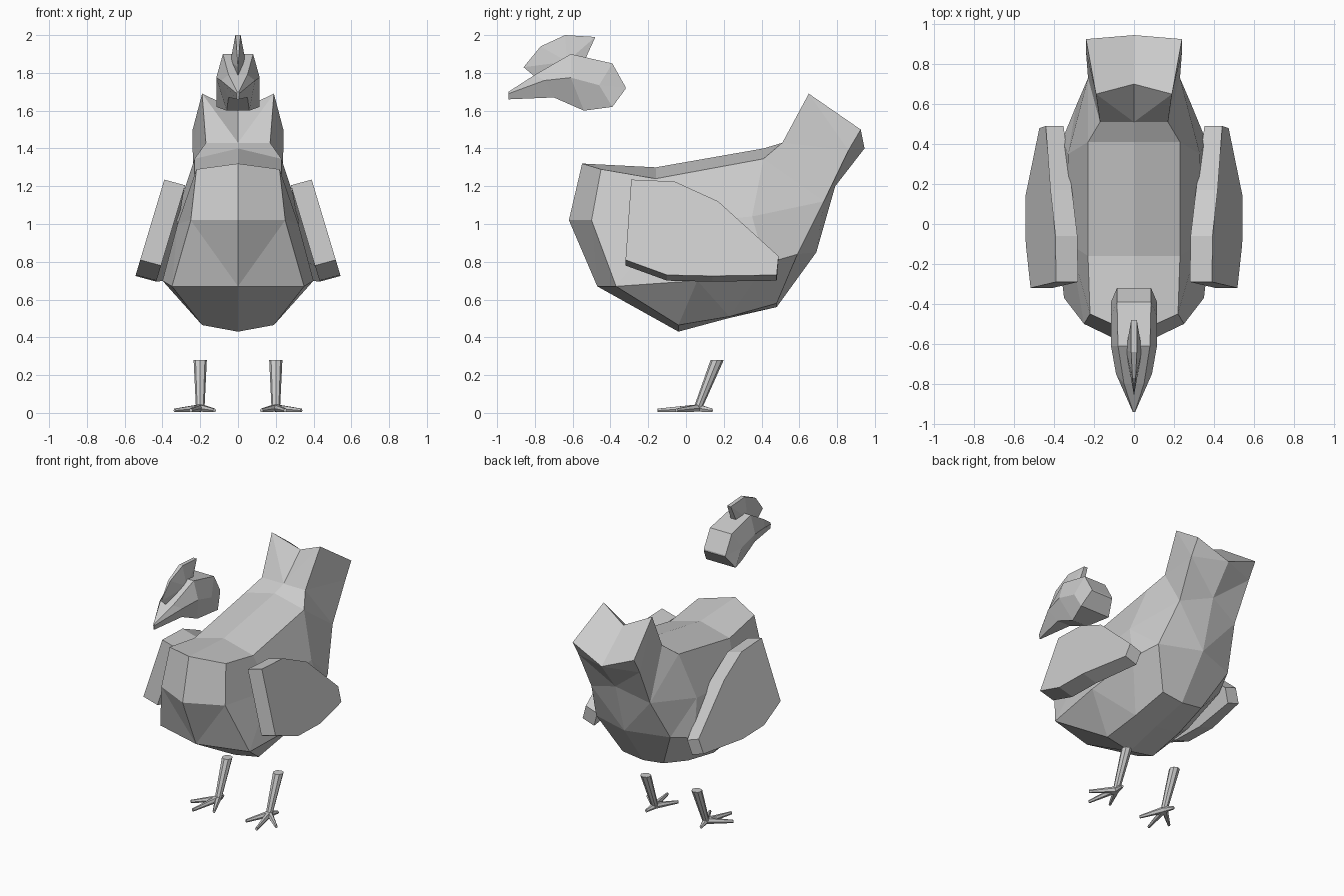
import bpy, bmesh
from mathutils import Vector

cube = bpy.data.objects.get("Cube")
if cube:
    bpy.data.objects.remove(cube, do_unlink=True)

grey = bpy.data.materials.new("plain_grey")
grey.use_nodes = True
colour = (.6, .6, .6, 1)
grey.diffuse_color = colour
grey.node_tree.nodes["Principled BSDF"].inputs["Base Color"].default_value = colour


def finish(name, bm):
    """Turn a bmesh into a flat shaded grey object."""
    bmesh.ops.remove_doubles(bm, verts=bm.verts, dist=.0005)
    bmesh.ops.recalc_face_normals(bm, faces=bm.faces)
    mesh = bpy.data.meshes.new(name)
    bm.to_mesh(mesh)
    bm.free()
    mesh.materials.append(grey)
    obj = bpy.data.objects.new(name, mesh)
    bpy.context.collection.objects.link(obj)
    return obj


def mirrored_solid(name, points, faces):
    """Build the left half from named points and mirror it across x."""
    bm = bmesh.new()
    verts = {key: bm.verts.new(co) for key, co in points.items()}
    for face in faces:
        bm.faces.new([verts[key] for key in face.split()])
    bmesh.ops.mirror(bm, geom=bm.verts[:] + bm.edges[:] + bm.faces[:],
                     axis='X', merge_dist=.0005)
    return finish(name, bm)


def loft(bm, rings):
    """Skin a list of equal rings and cap both ends."""
    rows = [[bm.verts.new(co) for co in ring] for ring in rings]
    for a, b in zip(rows, rows[1:]):
        for i in range(len(a)):
            j = (i + 1) % len(a)
            bm.faces.new((a[i], a[j], b[j], b[i]))
    bm.faces.new(rows[0])
    bm.faces.new(rows[-1])


# Body with raised, forked tail
body_points = {
    "breast_top": (0, -.55, 1.32), "breast_mid": (0, -.62, 1.02), "breast_low": (0, -.47, .67),
    "front_edge": (.22, -.45, 1.29), "front_side": (.25, -.5, 1.02), "front_low": (.35, -.37, .67),
    "back_top": (0, -.16, 1.3), "back_edge": (.23, -.16, 1.24), "back_side": (.32, -.1, 1),
    "flank": (.4, .06, .7), "belly_edge": (.19, -.04, .465), "belly": (0, -.04, .43),
    "rump_top": (0, .41, 1.4), "rump_edge": (.23, .41, 1.345), "rump_side": (.33, .35, 1.04),
    "thigh": (.36, .42, .79), "under_edge": (.18, .23, .51), "under": (0, .22, .5),
    "root_top": (0, .51, 1.43), "root_edge": (.17, .51, 1.43),
    "hip": (.29, .59, .84), "vent_edge": (.16, .48, .58), "vent": (0, .48, .56),
    "fork": (0, .7, 1.6), "tip": (.19, .65, 1.69), "corner": (.24, .925, 1.5),
    "end": (0, .945, 1.4), "tail_side": (.24, .86, 1.39), "tail_under": (0, .79, 1.2),
    "haunch": (.23, .73, 1.12), "seat": (0, .69, .85),
}
body_faces = [
    "breast_top front_edge front_side breast_mid", "breast_mid front_side breast_low",
    "front_side front_low breast_low", "breast_low front_low belly_edge belly",
    "breast_top back_top back_edge front_edge", "front_edge back_edge back_side front_side",
    "front_side back_side front_low", "back_side flank front_low", "front_low flank belly_edge",
    "back_top rump_top rump_edge back_edge", "back_edge rump_edge rump_side back_side",
    "back_side rump_side thigh flank", "flank thigh under_edge", "flank under_edge belly_edge",
    "belly_edge under_edge under belly", "rump_top root_top root_edge rump_edge",
    "rump_edge root_edge haunch", "rump_edge haunch rump_side", "rump_side haunch hip",
    "rump_side hip thigh", "thigh hip vent_edge under_edge", "under_edge vent_edge vent under",
    "root_top fork tip", "root_top tip root_edge", "root_edge tip tail_side",
    "root_edge tail_side haunch", "tip corner tail_side", "fork end corner tip",
    "corner end tail_side", "tail_side end tail_under", "tail_side tail_under haunch",
    "haunch tail_under seat", "haunch seat hip", "hip seat vent vent_edge",
]
mirrored_solid("body", body_points, body_faces)

# Head with pointed beak
bm = bmesh.new()
half_rings = [
    [(.004, -.94, 1.7), (.006, -.94, 1.69), (.004, -.94, 1.66)],
    [(.05, -.8, 1.79), (.09, -.75, 1.76), (.05, -.7, 1.67)],
    [(.08, -.61, 1.9), (.115, -.61, 1.775), (.06, -.54, 1.6)],
    [(.085, -.39, 1.85), (.115, -.46, 1.735), (.115, -.39, 1.62)],
    [(.085, -.32, 1.725), (.085, -.32, 1.72), (.085, -.32, 1.715)],
]
loft(bm, [h + [(-x, y, z) for x, y, z in reversed(h)] for h in half_rings])
finish("head", bm)

# Comb: a thin outline swelling to a ridge on each side
comb_points = {
    "nose": (0, -.86, 1.83), "brow": (.008, -.77, 1.94), "crest": (.014, -.64, 2),
    "rear": (.014, -.48, 1.99), "nape": (.02, -.53, 1.88), "base": (0, -.8, 1.78),
    "bulge": (.04, -.63, 1.86),
    "brow_mid": (0, -.77, 1.94), "crest_mid": (0, -.64, 2),
    "rear_mid": (0, -.48, 1.99), "nape_mid": (0, -.53, 1.88),
}
mirrored_solid("comb", comb_points, [
    "nose brow bulge", "brow crest bulge", "crest rear bulge", "rear nape bulge",
    "nape base bulge", "base nose bulge", "nose brow_mid brow",
    "brow_mid crest_mid crest brow", "crest_mid rear_mid rear crest",
    "rear_mid nape_mid nape rear", "nape_mid base nape"])

# Wings: slanted slabs that bend inward toward the rear
wing_outline = [(-.29, 1.235), (-.06, 1.225), (.17, 1.12), (.49, .83),
                (.48, .73), (.14, .725), (-.1, .73), (-.32, .81)]


def build_wing(name, side):
    outer = [Vector((.39 + .3 * (1.235 - z) - .2 * max(0, y - .14), y, z))
             for y, z in wing_outline]
    inner = [p - Vector((.11 - .06 * max(0, p.y - .14), 0, .03)) for p in outer]
    bm = bmesh.new()
    loft(bm, [[(side * p.x, p.y, p.z) for p in ring] for ring in (outer, inner)])
    finish(name, bm)


# Legs: leaning tapered shanks with four thin toes
def ring_around(centre, across, up, radius, height, sides):
    from math import cos, sin, tau
    return [centre + across * radius * cos(tau * i / sides)
            + up * height * sin(tau * i / sides) for i in range(sides)]


def build_leg(name, side):
    bm = bmesh.new()
    x_axis, y_axis, z_axis = Vector((1, 0, 0)), Vector((0, 1, 0)), Vector((0, 0, 1))
    loft(bm, [ring_around(Vector((.2, y, z)), x_axis, y_axis, r, r, 8)
              for y, z, r in ((.165, .28, .035), (.065, .03, .023))])
    ankle = Vector((.2, .065, .026))
    for x, y in ((.125, -.09), (.25, -.15), (.335, -.05), (.215, .14)):
        tip = Vector((x, y, .013))
        across = (tip - ankle).cross(z_axis).normalized()
        loft(bm, [ring_around(ankle, across, z_axis, .022, .022, 6),
                  ring_around(tip, across, z_axis, .009, .011, 6)])
    for v in bm.verts:
        v.co.x *= side
    finish(name, bm)


for label, side in (("left", 1), ("right", -1)):
    build_wing(label + "_wing", side)
    build_leg(label + "_leg", side)
